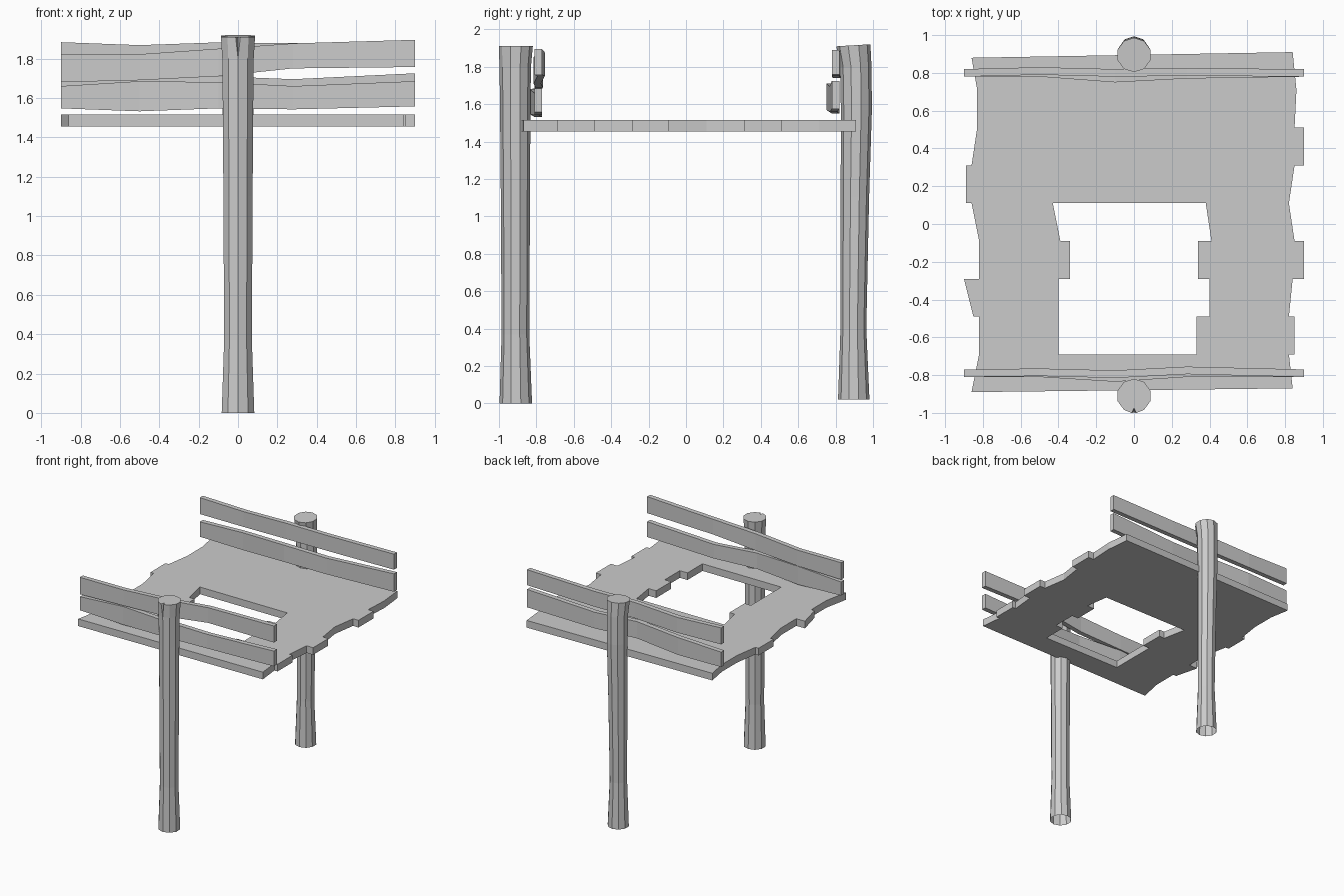
import bpy, bmesh
from math import sin, cos, pi

if "Cube" in bpy.data.objects:
    bpy.data.objects.remove(bpy.data.objects["Cube"])


def make_object(name, bm):
    bmesh.ops.recalc_face_normals(bm, faces=bm.faces)
    mesh = bpy.data.meshes.new(name)
    bm.to_mesh(mesh)
    bm.free()
    ob = bpy.data.objects.new(name, mesh)
    bpy.context.collection.objects.link(ob)
    return ob


def loft(bm, rings):
    """Skin a list of closed rings with quads and return the vertex rings."""
    vs = [[bm.verts.new(p) for p in ring] for ring in rings]
    n = len(vs[0])
    for a, b in zip(vs, vs[1:]):
        for i in range(n):
            j = (i + 1) % n
            bm.faces.new((a[i], a[j], b[j], b[i]))
    return vs


def post(name, levels, face, tilt=0.0, crack=0.0):
    """Ten-sided trunk, open below; levels are (z, y centre, radius).
    The outward corner splits into a crack at the last level."""
    bm = bmesh.new()
    rings = []
    for k, (z, cy, r) in enumerate(levels):
        c = crack if k == len(levels) - 1 else 0.0
        pts = [(-c, r), (0, r - 2.2 * c), (c, r)]
        pts += [(r * sin(i * pi / 5), r * cos(i * pi / 5)) for i in range(1, 10)]
        t = tilt if k == len(levels) - 1 else 0.0
        rings.append([(x, cy + face * y, z + t * face * y) for x, y in pts])
    vs = loft(bm, rings)
    bm.faces.new(vs[-1])
    bmesh.ops.remove_doubles(bm, verts=bm.verts, dist=0.0005)
    return make_object(name, bm)


def rail(name, stations, thick=0.04):
    """Wavy board along x; stations are (y centre, bottom z, top z)."""
    bm = bmesh.new()
    h = thick / 2
    rings = [[(x, y - h, lo), (x, y + h, lo), (x, y + h, hi), (x, y - h, hi)]
             for x, (y, lo, hi) in zip((-0.9, -0.5, -0.1, 0.28, 0.9), stations)]
    vs = loft(bm, rings)
    bm.faces.new(vs[0])
    bm.faces.new(vs[-1])
    return make_object(name, bm)


# Platform with ragged plank ends and a hatch opening
outer = [(-.86, .88), (-.83, .71), (-.83, .51), (-.86, .31), (-.89, .31), (-.89, .11),
         (-.86, .11), (-.82, -.09), (-.82, -.29), (-.9, -.29), (-.85, -.49), (-.82, -.49),
         (-.82, -.69), (-.86, -.89), (.84, -.87), (.82, -.69), (.85, -.69), (.85, -.49),
         (.82, -.49), (.84, -.29), (.9, -.29), (.9, -.09), (.85, -.09), (.82, .11),
         (.85, .31), (.9, .31), (.9, .51), (.85, .51), (.86, .71), (.84, .91)]
hatch = [(-.43, .11), (.38, .11), (.41, -.09), (.34, -.09), (.34, -.29), (.4, -.29),
         (.4, -.49), (.33, -.49), (.33, -.69), (-.4, -.69), (-.4, -.29), (-.34, -.29),
         (-.34, -.09), (-.39, -.09)]
curve = bpy.data.curves.new("platform_outline", "CURVE")
curve.dimensions = "2D"
curve.fill_mode = "BOTH"
curve.extrude = 0.03
for pts in (outer, hatch):
    s = curve.splines.new("POLY")
    s.points.add(len(pts) - 1)
    for p, (x, y) in zip(s.points, pts):
        p.co = (x, y, 0, 1)
    s.use_cyclic_u = True
    s.use_smooth = False
platform = bpy.data.objects.new("platform", curve)
platform.location.z = 1.485
bpy.context.collection.objects.link(platform)
bpy.context.view_layer.objects.active = platform
platform.select_set(True)
bpy.ops.object.convert(target="MESH")

# Two log posts
post("front_post", [(0, -.91, .087), (.37, -.912, .074), (1.1, -.912, .078),
                    (1.55, -.913, .081), (1.8, -.913, .084), (1.91, -.91, .091)],
     face=-1, crack=0.012)
post("back_post", [(.02, .897, .084), (.4, .895, .069), (1.1, .903, .076),
                   (1.57, .911, .083), (1.8, .908, .084), (1.915, .895, .091)],
     face=1, tilt=0.06)

# Guard rails
rail("front_upper_rail", [(-.79, 1.68, 1.822), (-.785, 1.69, 1.822), (-.795, 1.71, 1.85),
                          (-.775, 1.75, 1.877), (-.79, 1.757, 1.895)])
rail("front_lower_rail", [(-.79, 1.547, 1.66), (-.79, 1.532, 1.685), (-.815, 1.547, 1.68),
                          (-.79, 1.542, 1.66), (-.79, 1.557, 1.685)])
rail("back_upper_rail", [(.8, 1.745, 1.883), (.81, 1.74, 1.868), (.8, 1.75, 1.882),
                         (.805, 1.75, 1.878), (.8, 1.76, 1.89)])
rail("back_lower_rail", [(.8, 1.555, 1.68), (.8, 1.55, 1.695), (.77, 1.57, 1.71),
                         (.79, 1.56, 1.695), (.8, 1.575, 1.725)])
